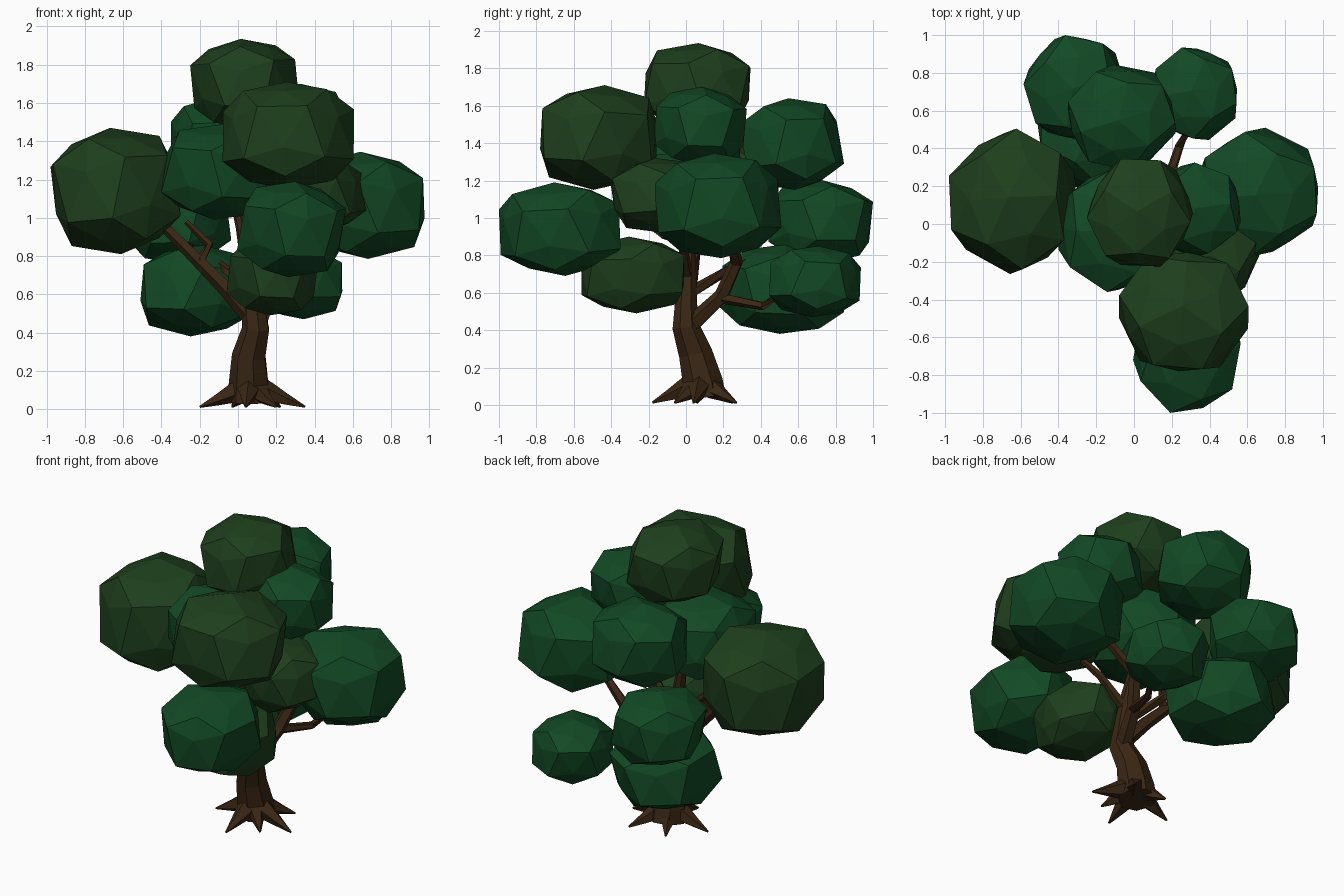
import bpy, bmesh, math, random
from mathutils import Vector, Matrix, Euler

if "Cube" in bpy.data.objects:
    bpy.data.objects.remove(bpy.data.objects["Cube"])

random.seed(4)


def material(name, rgb):
    m = bpy.data.materials.new(name)
    m.diffuse_color = (*rgb, 1)
    m.use_nodes = True
    m.node_tree.nodes["Principled BSDF"].inputs["Base Color"].default_value = m.diffuse_color
    return m


bark = material("bark", (0.042, 0.02, 0.007))
olive = material("olive_leaf", (0.013, 0.05, 0.012))
green = material("green_leaf", (0.006, 0.066, 0.018))


def finish(bm, name, mat):
    bmesh.ops.recalc_face_normals(bm, faces=bm.faces[:])
    me = bpy.data.meshes.new(name)
    bm.to_mesh(me)
    bm.free()
    me.materials.append(mat)
    ob = bpy.data.objects.new(name, me)
    bpy.context.collection.objects.link(ob)
    return ob


# Leaf clump: vertex-up dodecahedron with bulging faces and full, steep sides
def clump(name, centre, radii, mat, turn):
    ico = bmesh.new()
    bmesh.ops.create_icosphere(ico, subdivisions=1, radius=1)
    corners = [f.calc_center_median().normalized() for f in ico.faces]
    bulges = [v.co.normalized() * 0.88 for v in ico.verts]
    up = corners[0].rotation_difference(Vector((0, 0, 1))).to_matrix()
    ico.free()
    tilt = Euler((random.uniform(-.1, .1), random.uniform(-.1, .1), 0)).to_matrix()
    rot = tilt @ Matrix.Rotation(math.radians(turn), 3, 'Z')
    pts = []
    for p in corners + bulges:
        p = up @ p
        p.z = math.copysign(abs(p.z) ** 0.68, p.z)
        r = max(math.hypot(p.x, p.y), 1e-5)
        p.x *= r ** -0.1
        p.y *= r ** -0.1
        pts.append(rot @ p)
    lo = [min(p[i] for p in pts) for i in range(3)]
    hi = [max(p[i] for p in pts) for i in range(3)]
    bm = bmesh.new()
    for p in pts:
        bm.verts.new([centre[i] + radii[i] * (2 * (p[i] - lo[i]) / (hi[i] - lo[i]) - 1)
                      for i in range(3)])
    hull = bmesh.ops.convex_hull(bm, input=bm.verts[:])
    inner = [g for g in hull["geom_interior"] if isinstance(g, bmesh.types.BMVert)]
    bmesh.ops.delete(bm, geom=inner, context='VERTS')
    finish(bm, name, mat)


# Tapered faceted tube through (x, y, z, radius) points
def tube(bm, pts, sides=6):
    ps = [Vector(p[:3]) for p in pts]
    rings = []
    for i, p in enumerate(ps):
        d = (ps[min(i + 1, len(ps) - 1)] - ps[max(i - 1, 0)]).normalized()
        ref = Vector((0, 1, 0)) if abs(d.y) < 0.8 else Vector((1, 0, 0))
        u = d.cross(ref).normalized()
        w = d.cross(u)
        ring = []
        for k in range(sides):
            a = math.tau * k / sides
            ring.append(bm.verts.new(p + pts[i][3] * (u * math.cos(a) + w * math.sin(a))))
        rings.append(ring)
    for a, b in zip(rings, rings[1:]):
        for k in range(sides):
            j = (k + 1) % sides
            bm.faces.new((a[k], a[j], b[j], b[k]))
    bm.faces.new(rings[0])
    bm.faces.new(rings[-1])


# Trunk
bm = bmesh.new()
tube(bm, [(.06, .1, .04, .115), (.06, .09, .12, .11), (.06, .05, .28, .092),
          (.095, 0, .42, .075), (.08, 0, .55, .06), (.06, .01, .75, .045),
          (.02, .02, .95, .032), (-.04, .03, 1.2, .02)], 7)
finish(bm, "trunk", bark)

# Spreading roots
bm = bmesh.new()
for x, y in [(-.2, .06), (.35, .04), (.04, -.18), (.22, .27), (-.03, .25), (.2, -.06)]:
    c, e = Vector((.06, .08)), Vector((x, y))
    m, n = c.lerp(e, .35), c.lerp(e, .65)
    tube(bm, [(c.x, c.y, .13, .07), (m.x, m.y, .085, .055),
              (n.x, n.y, .05, .032), (x, y, .012, .006)], 5)
finish(bm, "roots", bark)

# Branches
branches = [
    [(.08, 0, .47, .05), (-.08, .02, .65, .042), (-.36, .06, .93, .03), (-.5, .08, 1.05, .015)],
    [(-.2, .03, .77, .028), (-.15, .08, .86, .024), (-.27, .1, .98, .015)],
    [(.1, .02, .42, .05), (.16, .19, .58, .042), (.22, .27, .76, .036), (.4, .24, .92, .024),
     (.55, .2, 1.02, .014)],
    [(.17, .2, .57, .03), (.24, .41, .53, .024), (.3, .52, .6, .018)],
    [(.07, .01, .68, .032), (.24, -.02, .86, .024), (.42, -.1, 1.02, .014)],
    [(.08, .02, .6, .032), (-.05, .22, .72, .026), (-.22, .55, .85, .015)],
]
bm = bmesh.new()
for b in branches:
    tube(bm, b, 5)
finish(bm, "branches", bark)

# Foliage: name, centre, half sizes, leaf colour, turn
clump("leaves_left", (-.64, .12, 1.14), (.34, .385, .33), olive, 15)
clump("leaves_top", (.035, .06, 1.70), (.285, .285, .235), olive, 40)
clump("leaves_front_upper", (.263, -.465, 1.43), (.343, .315, .28), olive, 97)
clump("leaves_front_lower", (.28, -.675, .94), (.285, .325, .25), green, 60)
clump("leaves_right", (.66, .17, 1.065), (.315, .34, .28), green, 75)
clump("leaves_back_left", (-.31, .72, .98), (.275, .28, .225), green, 30)
clump("leaves_back_right", (.325, .69, .66), (.22, .245, .19), green, 80)
clump("leaves_back_low", (-.22, .52, .62), (.29, .34, .24), green, 10)
clump("leaves_front_low", (.18, -.285, .695), (.24, .275, .205), olive, 50)
clump("leaves_back_upper", (-.065, .565, 1.395), (.285, .28, .245), green, 90)
clump("leaves_upper_right", (.32, .075, 1.49), (.245, .25, .21), green, 20)
clump("leaves_middle", (-.1, -.03, 1.24), (.3, .33, .25), green, 70)
clump("leaves_right_small", (.42, -.14, 1.12), (.25, .265, .2), olive, 105)
